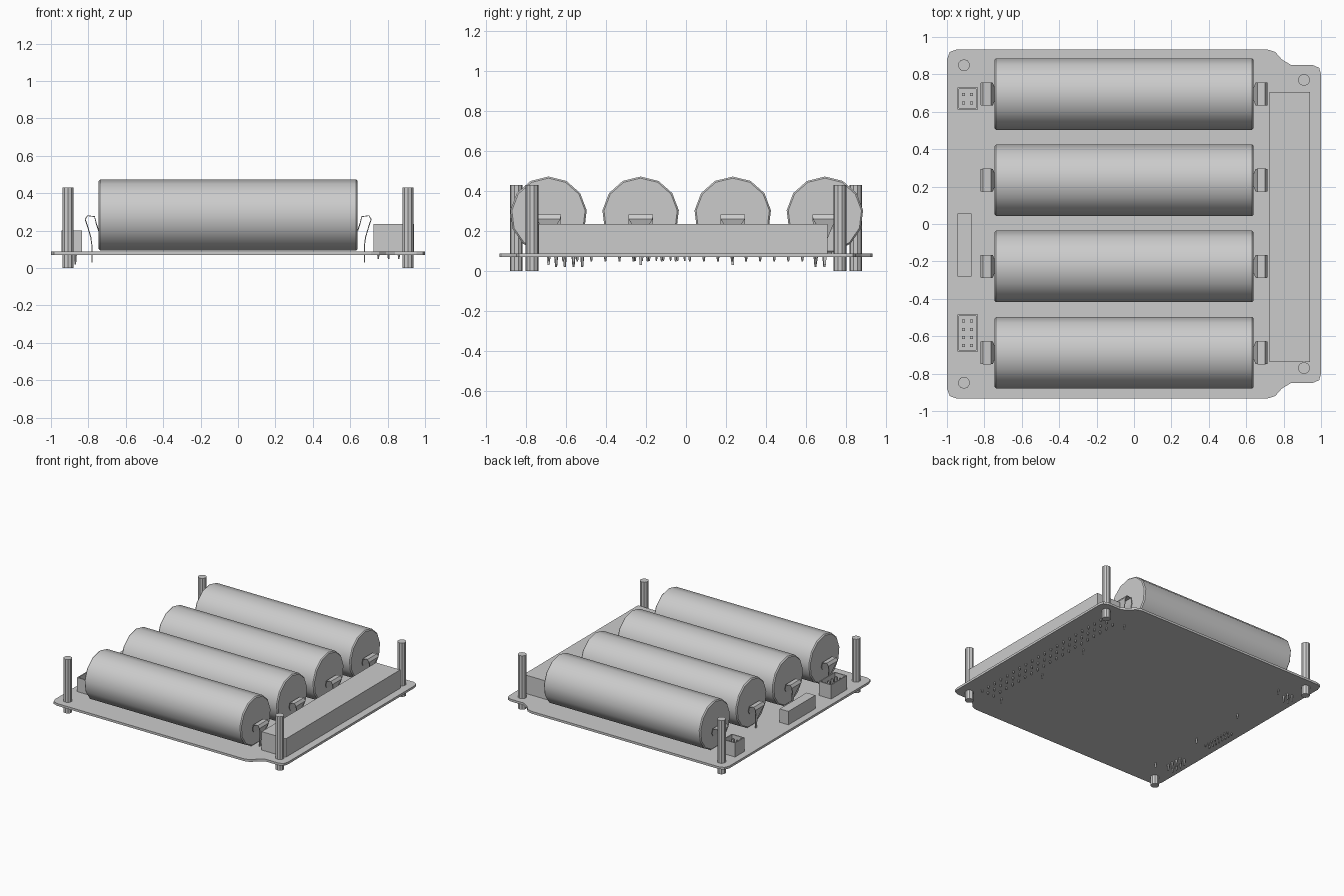
import bpy, bmesh, math
from mathutils import Matrix, Vector

cube = bpy.data.objects.get("Cube")
if cube:
    bpy.data.objects.remove(cube, do_unlink=True)

grey = bpy.data.materials.new("plain_grey")
grey.use_nodes = True
grey.diffuse_color = (0.6, 0.6, 0.6, 1)
grey.node_tree.nodes["Principled BSDF"].inputs["Base Color"].default_value = (0.6, 0.6, 0.6, 1)

BOARD_BOTTOM, BOARD_TOP = 0.07, 0.088


def finish(name, bm, smooth=False):
    bmesh.ops.recalc_face_normals(bm, faces=bm.faces)
    mesh = bpy.data.meshes.new(name)
    bm.to_mesh(mesh)
    bm.free()
    mesh.materials.append(grey)
    obj = bpy.data.objects.new(name, mesh)
    bpy.context.collection.objects.link(obj)
    if smooth:
        bpy.ops.object.select_all(action='DESELECT')
        obj.select_set(True)
        bpy.context.view_layer.objects.active = obj
        bpy.ops.object.shade_smooth_by_angle(angle=math.radians(35))
    return obj


def add_box(bm, x0, x1, y0, y1, z0, z1):
    place = Matrix.Translation(((x0 + x1) / 2, (y0 + y1) / 2, (z0 + z1) / 2))
    size = Matrix.Diagonal((x1 - x0, y1 - y0, z1 - z0, 1))
    return bmesh.ops.create_cube(bm, size=1, matrix=place @ size)["verts"]


def add_post(bm, x, y, z0, z1, r_low, r_high, sides):
    bmesh.ops.create_cone(bm, cap_ends=True, segments=sides, radius1=r_low, radius2=r_high,
                          depth=z1 - z0, matrix=Matrix.Translation((x, y, (z0 + z1) / 2)))


def pin_grid(name, xs, ys, tip, radius):
    bm = bmesh.new()
    for x in xs:
        for y in ys:
            add_post(bm, x, y, tip, BOARD_BOTTOM + 0.005, radius * 0.5, radius, 6)
    finish(name, bm)


# Circuit board with rounded corners and a narrower end
half = [(-1, 0.88), (-0.985, 0.92), (-0.945, 0.934), (0.71, 0.934), (0.755, 0.92),
        (0.79, 0.88), (0.84, 0.85), (0.955, 0.85), (0.99, 0.835), (1, 0.8)]
outline = half + [(x, -y) for x, y in reversed(half)]
bm = bmesh.new()
face = bm.faces.new([bm.verts.new((x, y, BOARD_BOTTOM)) for x, y in outline])
top = bmesh.ops.extrude_face_region(bm, geom=[face])["geom"]
bmesh.ops.translate(bm, vec=(0, 0, BOARD_TOP - BOARD_BOTTOM),
                    verts=[v for v in top if isinstance(v, bmesh.types.BMVert)])
finish("circuit_board", bm)

# Battery cells: thirteen-sided, with a chamfer at each end
CELL_LEFT, CELL_RIGHT, CELL_R, CELL_Z = -0.745, 0.64, 0.1925, 0.2805
cell_rows = [0.695 - 0.461 * i for i in range(4)]


def battery_cell(y):
    bm = bmesh.new()
    sides, rings = 13, []
    for x, r in ((CELL_LEFT, CELL_R - 0.008), (CELL_LEFT + 0.008, CELL_R),
                 (CELL_RIGHT - 0.008, CELL_R), (CELL_RIGHT, CELL_R - 0.008)):
        angles = [math.tau * k / sides for k in range(sides)]
        rings.append([bm.verts.new((x, y + r * math.sin(a), CELL_Z + r * math.cos(a))) for a in angles])
    for a, b in zip(rings, rings[1:]):
        for k in range(sides):
            n = (k + 1) % sides
            bm.faces.new((a[k], a[n], b[n], b[k]))
    bm.faces.new(rings[0])
    bm.faces.new(rings[-1])
    finish("battery_cell", bm, smooth=True)


# Spring clips: bent strip as (distance from cell, height, half width)
clip_path = [(0, 0.2, 0.03), (0.012, 0.235, 0.06), (0.022, 0.275, 0.062), (0.06, 0.28, 0.062),
             (0.072, 0.26, 0.06), (0.06, 0.225, 0.038), (0.042, 0.165, 0.014),
             (0.036, 0.12, 0.009), (0.036, 0.03, 0.006)]


def spring_clip(name, x, direction, y):
    bm = bmesh.new()
    rows = [[bm.verts.new((x + direction * d, y + s * w, z)) for s in (-1, 1)] for d, z, w in clip_path]
    for a, b in zip(rows, rows[1:]):
        bm.faces.new((a[0], a[1], b[1], b[0]))
    clip = finish(name, bm)
    solid = clip.modifiers.new("thickness", 'SOLIDIFY')
    solid.thickness = 0.005
    solid.offset = 0


for y in cell_rows:
    battery_cell(y)
    spring_clip("left_spring_clip", CELL_RIGHT, 1, y)
    spring_clip("right_spring_clip", CELL_LEFT, -1, y)

# Standoff posts through the board corners
for x, y in ((-0.909, 0.849), (0.909, 0.77)):
    for side in (-1, 1):
        bm = bmesh.new()
        add_post(bm, x, y * side, 0, 0.43, 0.032, 0.032, 10)
        finish("standoff_post", bm)

# Long edge connector and its three rows of pins
bm = bmesh.new()
add_box(bm, 0.725, 0.94, -0.737, 0.707, BOARD_TOP, 0.235)
finish("edge_connector", bm)
pin_grid("edge_connector_pins", (0.75, 0.805, 0.86),
         [-0.685 + 0.0704 * i for i in range(20)], 0.048, 0.008)

# Low side connector with two rows of pins
bm = bmesh.new()
add_box(bm, -0.945, -0.868, -0.282, 0.057, BOARD_TOP, 0.195)
finish("side_connector", bm)
pin_grid("side_connector_pins", (-0.928, -0.888),
         [-0.254 + 0.0353 * i for i in range(8)], 0.05, 0.006)


# Open header sockets with contacts inside and pins below
def header_socket(name, y0, y1, ys):
    bm = bmesh.new()
    add_box(bm, -0.945, -0.835, y0, y1, BOARD_TOP, 0.2)
    bm.faces.ensure_lookup_table()
    top = max(bm.faces, key=lambda f: f.calc_center_median().z)
    bmesh.ops.inset_region(bm, faces=[top], thickness=0.012)
    inner = bmesh.ops.extrude_discrete_faces(bm, faces=[top])["faces"][0]
    bmesh.ops.translate(bm, verts=inner.verts, vec=Vector((0, 0, -0.08)))
    finish(name, bm)
    bm = bmesh.new()
    for x in (-0.911, -0.87):
        for y in ys:
            add_box(bm, x - 0.008, x + 0.008, y - 0.008, y + 0.008, 0.11, 0.18)
    finish(name + "_contacts", bm)
    pin_grid(name + "_pins", (-0.911, -0.87), ys, 0.02, 0.01)


header_socket("small_header", 0.613, 0.73, (0.648, 0.692))
header_socket("large_header", -0.683, -0.483, [-0.65 + 0.0435 * i for i in range(4)])
